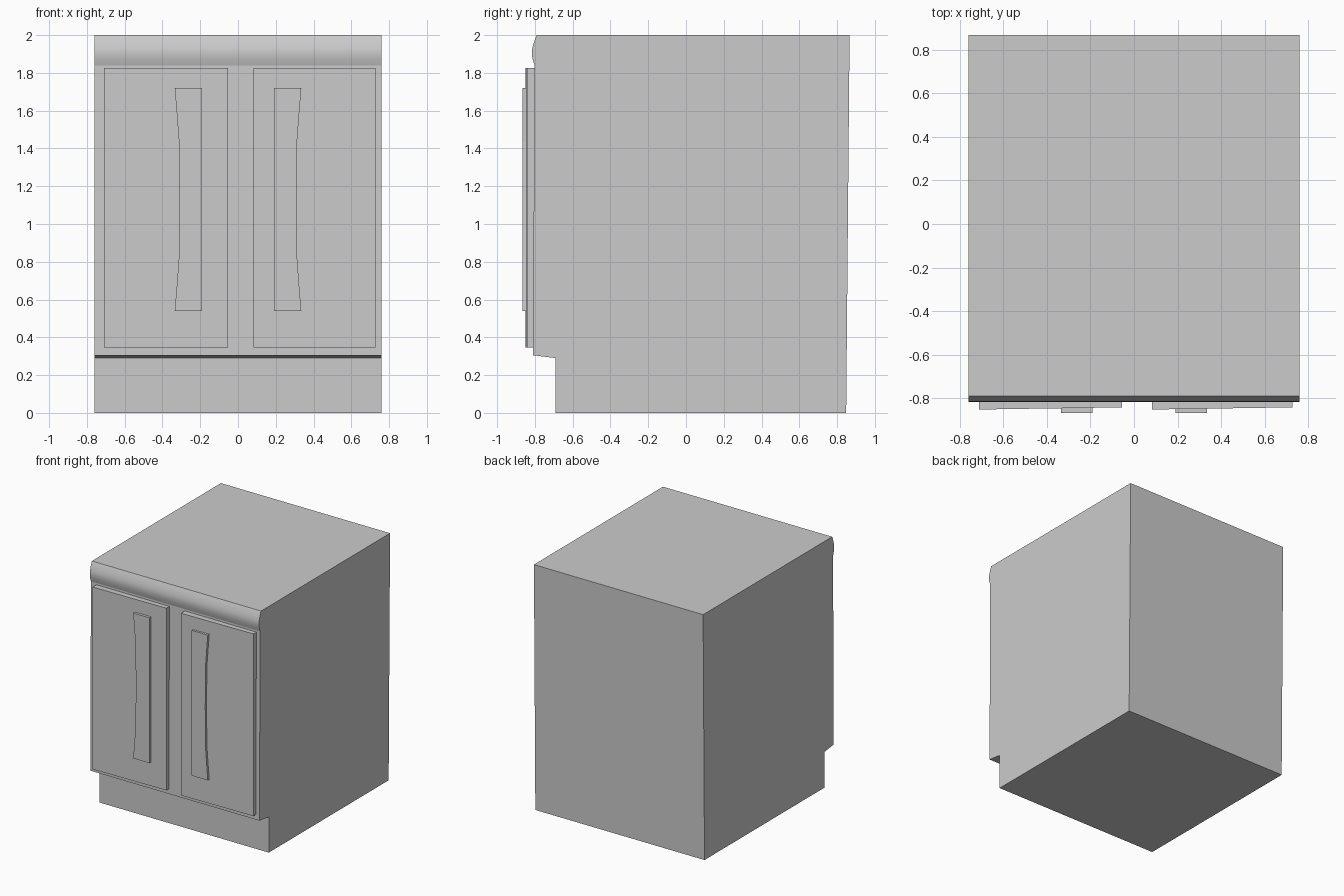
import bpy
import bmesh
from math import radians
from mathutils import Vector

if "Cube" in bpy.data.objects:
    bpy.data.objects.remove(bpy.data.objects["Cube"])


def prism(name, outline, offset):
    """Closed solid: a flat outline of 3D points extruded along offset."""
    bm = bmesh.new()
    face = bm.faces.new([bm.verts.new(p) for p in outline])
    new = bmesh.ops.extrude_face_region(bm, geom=[face], use_keep_orig=True)
    moved = [g for g in new["geom"] if isinstance(g, bmesh.types.BMVert)]
    bmesh.ops.translate(bm, verts=moved, vec=Vector(offset))
    bmesh.ops.recalc_face_normals(bm, faces=bm.faces)
    mesh = bpy.data.meshes.new(name)
    bm.to_mesh(mesh)
    bm.free()
    obj = bpy.data.objects.new(name, mesh)
    bpy.context.collection.objects.link(obj)
    return obj


# Cabinet body: side profile (y, z) with toe kick and rounded top lip
profile = [
    (-0.69, 0), (0.848, 0), (0.866, 2),
    (-0.79, 2), (-0.799, 1.98), (-0.807, 1.955), (-0.814, 1.93),
    (-0.816, 1.905), (-0.813, 1.875), (-0.802, 1.84),
    (-0.81, 0.305), (-0.69, 0.29),
]
body = prism("cabinet_body", [(-0.76, y, z) for y, z in profile], (1.52, 0, 0))
bpy.context.view_layer.objects.active = body
body.select_set(True)
bpy.ops.object.shade_smooth_by_angle(angle=radians(15))

# Doors: slightly angled slabs, seen in plan
for side, x0, x1 in (("left", -0.71, -0.054), ("right", 0.083, 0.727)):
    plan = [(x0, -0.80), (x0, -0.851), (x1, -0.841), (x1, -0.80)]
    prism(side + "_door", [(x, y, 0.345) for x, y in plan], (0, 0, 1.48))

# Handles: straight inner edge, waisted outer edge, mirrored
handle = [(0.19, 0.54), (0.335, 0.54), (0.325, 0.66), (0.313, 0.82),
          (0.312, 1.13), (0.313, 1.44), (0.325, 1.60), (0.335, 1.72),
          (0.19, 1.72)]
for side, sign in (("left", -1), ("right", 1)):
    prism(side + "_handle", [(sign * x, -0.866, z) for x, z in handle],
          (0, 0.026, 0))
